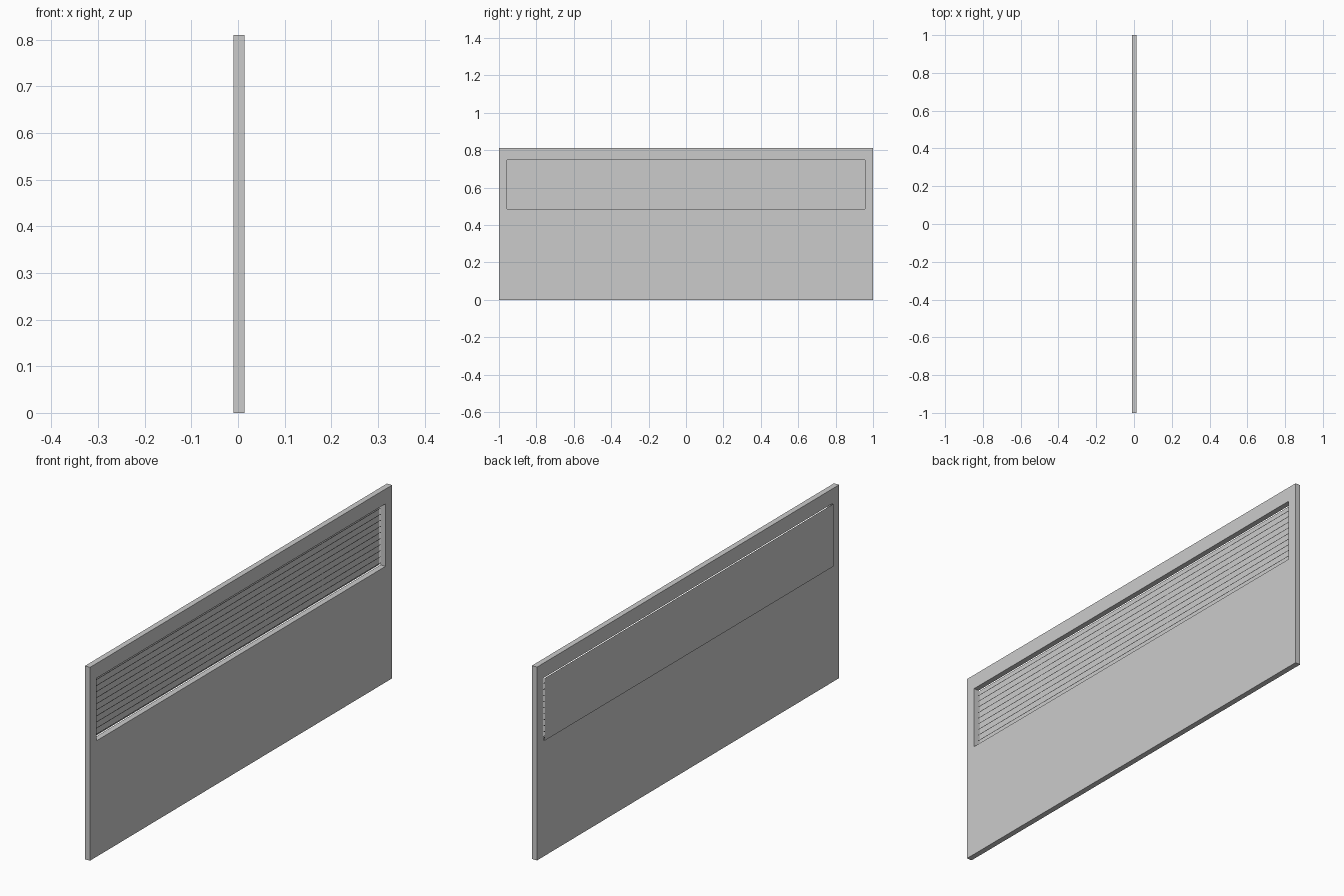
import bpy, bmesh

if "Cube" in bpy.data.objects:
    bpy.data.objects.remove(bpy.data.objects["Cube"])

X_FRONT, X_REAR, X_SHEET = 0.014, -0.0095, -0.014
Y_OUT, Y_IN = 1.0, 0.957
Z_LOW, Z_HIGH, Z_TOP = 0.486, 0.748, 0.81


def finish(name, bm):
    mesh = bpy.data.meshes.new(name)
    bm.to_mesh(mesh)
    bm.free()
    ob = bpy.data.objects.new(name, mesh)
    bpy.context.collection.objects.link(ob)
    return ob


# Board with a long through-opening
bm = bmesh.new()
outer = [(-Y_OUT, 0), (Y_OUT, 0), (Y_OUT, Z_TOP), (-Y_OUT, Z_TOP)]
inner = [(-Y_IN, Z_LOW), (Y_IN, Z_LOW), (Y_IN, Z_HIGH), (-Y_IN, Z_HIGH)]
loops = [[bm.verts.new((x, y, z)) for y, z in ring]
         for ring, x in ((outer, X_FRONT), (inner, X_FRONT),
                         (inner, X_REAR), (outer, X_REAR))]
for a, b in zip(loops, loops[1:] + loops[:1]):
    for i in range(4):
        j = (i + 1) % 4
        bm.faces.new((a[i], a[j], b[j], b[i]))
bmesh.ops.recalc_face_normals(bm, faces=bm.faces)
finish("board", bm)

# Five perforated grille panels filling the opening
COLS, ROWS, PANELS = 15, 10, 5
width = 2 * Y_IN / PANELS
GAP, X_GRILLE, DEPTH = 0.0015, -0.0085, 0.003
for p in range(PANELS):
    y0 = -Y_IN + p * width + GAP
    dy = (width - 2 * GAP) / COLS
    z0 = Z_LOW + 0.008
    dz = (Z_HIGH - z0) / ROWS
    bm = bmesh.new()
    v = [[bm.verts.new((X_GRILLE, y0 + c * dy, z0 + r * dz))
          for c in range(COLS + 1)] for r in range(ROWS + 1)]
    cells = [bm.faces.new((v[r][c], v[r][c + 1], v[r + 1][c + 1], v[r + 1][c]))
             for r in range(ROWS) for c in range(COLS)]
    bmesh.ops.inset_individual(bm, faces=cells, thickness=0.004)
    bmesh.ops.delete(bm, geom=cells, context='FACES')
    grille = finish(f"grille_panel_{p + 1}", bm)
    solid = grille.modifiers.new("thickness", 'SOLIDIFY')
    solid.thickness = DEPTH
    solid.offset = 1

# Thin backing sheet just behind the board
bm = bmesh.new()
bm.faces.new([bm.verts.new((X_SHEET, y, z)) for y, z in reversed(inner)])
finish("backing_sheet", bm)
